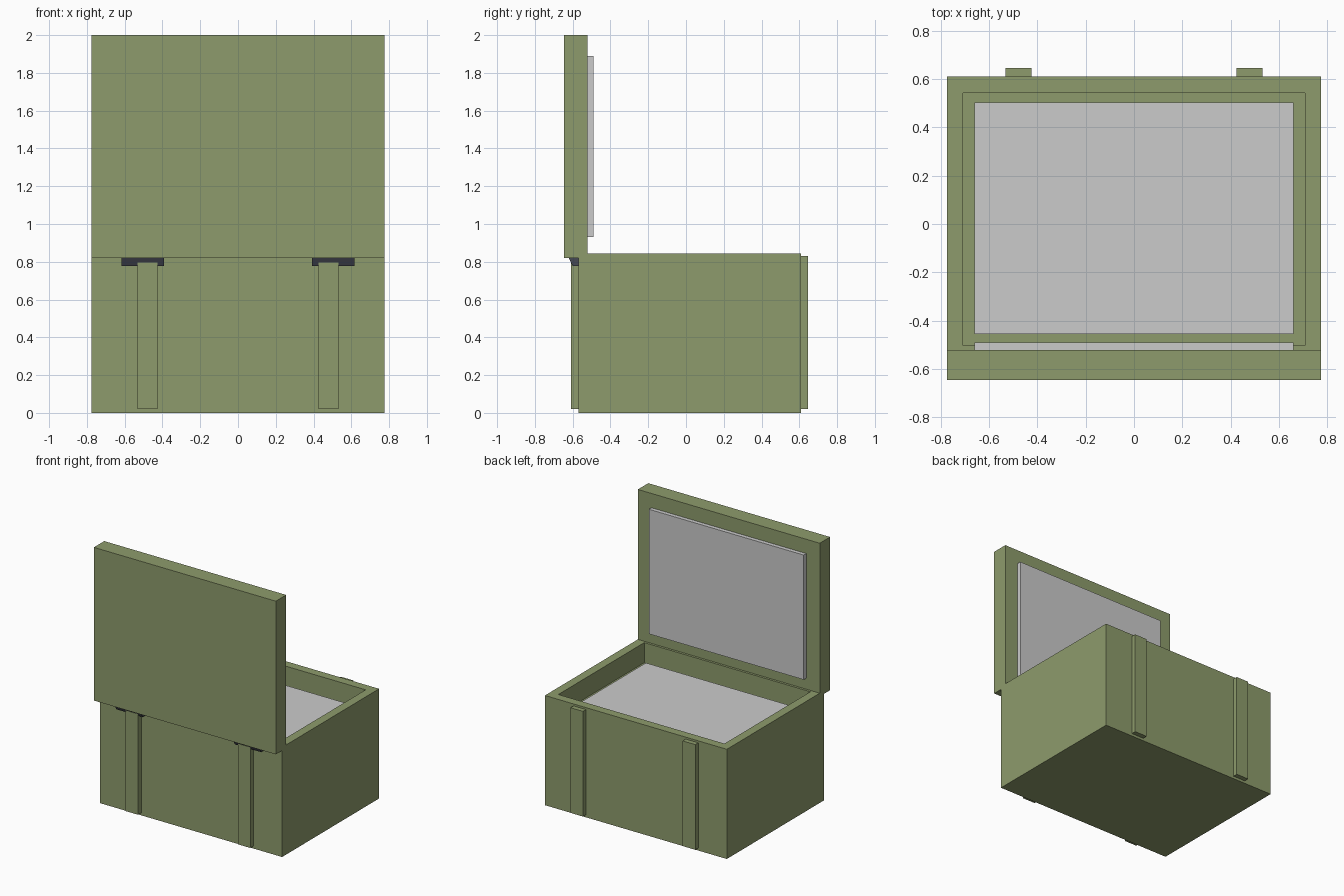
import bpy, bmesh

if "Cube" in bpy.data.objects:
    bpy.data.objects.remove(bpy.data.objects["Cube"])


def material(name, color):
    m = bpy.data.materials.new(name)
    m.diffuse_color = color
    m.use_nodes = True
    m.node_tree.nodes["Principled BSDF"].inputs["Base Color"].default_value = m.diffuse_color
    return m


GREEN = material("olive_green", (0.27, 0.33, 0.15, 1))
DARK = material("dark_metal", (0.06, 0.065, 0.085, 1))


def finish(name, bm, mat=None):
    bmesh.ops.recalc_face_normals(bm, faces=bm.faces)
    me = bpy.data.meshes.new(name)
    bm.to_mesh(me)
    bm.free()
    ob = bpy.data.objects.new(name, me)
    bpy.context.collection.objects.link(ob)
    if mat:
        me.materials.append(mat)
    return ob


def box_bm(x, y, z):
    bm = bmesh.new()
    bmesh.ops.create_cube(bm, size=1)
    for v in bm.verts:
        v.co = [r[0] if c < 0 else r[1] for c, r in zip(v.co, (x, y, z))]
    return bm


def box(name, x, y, z, mat=None):
    return finish(name, box_bm(x, y, z), mat)


def prism(name, profile, x0, x1, mat):
    # extrude a (y, z) profile along x
    bm = bmesh.new()
    face = bm.faces.new([bm.verts.new((x0, y, z)) for y, z in profile])
    ext = bmesh.ops.extrude_face_region(bm, geom=[face], use_keep_orig=True)
    for g in ext["geom"]:
        if isinstance(g, bmesh.types.BMVert):
            g.co.x = x1
    return finish(name, bm, mat)


# open crate body: inset the top face and sink it to form the cavity
bm = box_bm((-0.775, 0.775), (-0.57, 0.61), (0, 0.845))
top = max(bm.faces, key=lambda f: f.calc_center_median().z)
bmesh.ops.inset_region(bm, faces=[top], thickness=0.095)
sunk = bmesh.ops.extrude_discrete_faces(bm, faces=[top])["faces"][0]
for v in sunk.verts:
    v.co.z = 0.69
finish("crate_body", bm, GREEN)

# padding on the cavity floor
box("floor_padding", (-0.66, 0.66), (-0.455, 0.503), (0.69, 0.72))

# opened lid and its padding
box("lid", (-0.775, 0.775), (-0.647, -0.521), (0.82, 2.0), GREEN)
box("lid_padding", (-0.66, 0.66), (-0.521, -0.49), (0.93, 1.89))

for side, s in (("left", -1), ("right", 1)):
    # vertical battens on front and back
    xs = sorted((s * 0.425, s * 0.532))
    box(side + "_front_batten", xs, (-0.61, -0.57), (0.02, 0.795), GREEN)
    box(side + "_back_batten", xs, (0.61, 0.647), (0.02, 0.83), GREEN)
    # wedge hinges under the lid
    hinge = [(-0.57, 0.82), (-0.62, 0.82), (-0.6, 0.777), (-0.57, 0.777)]
    prism(side + "_hinge", hinge, s * 0.393, s * 0.617, DARK)
